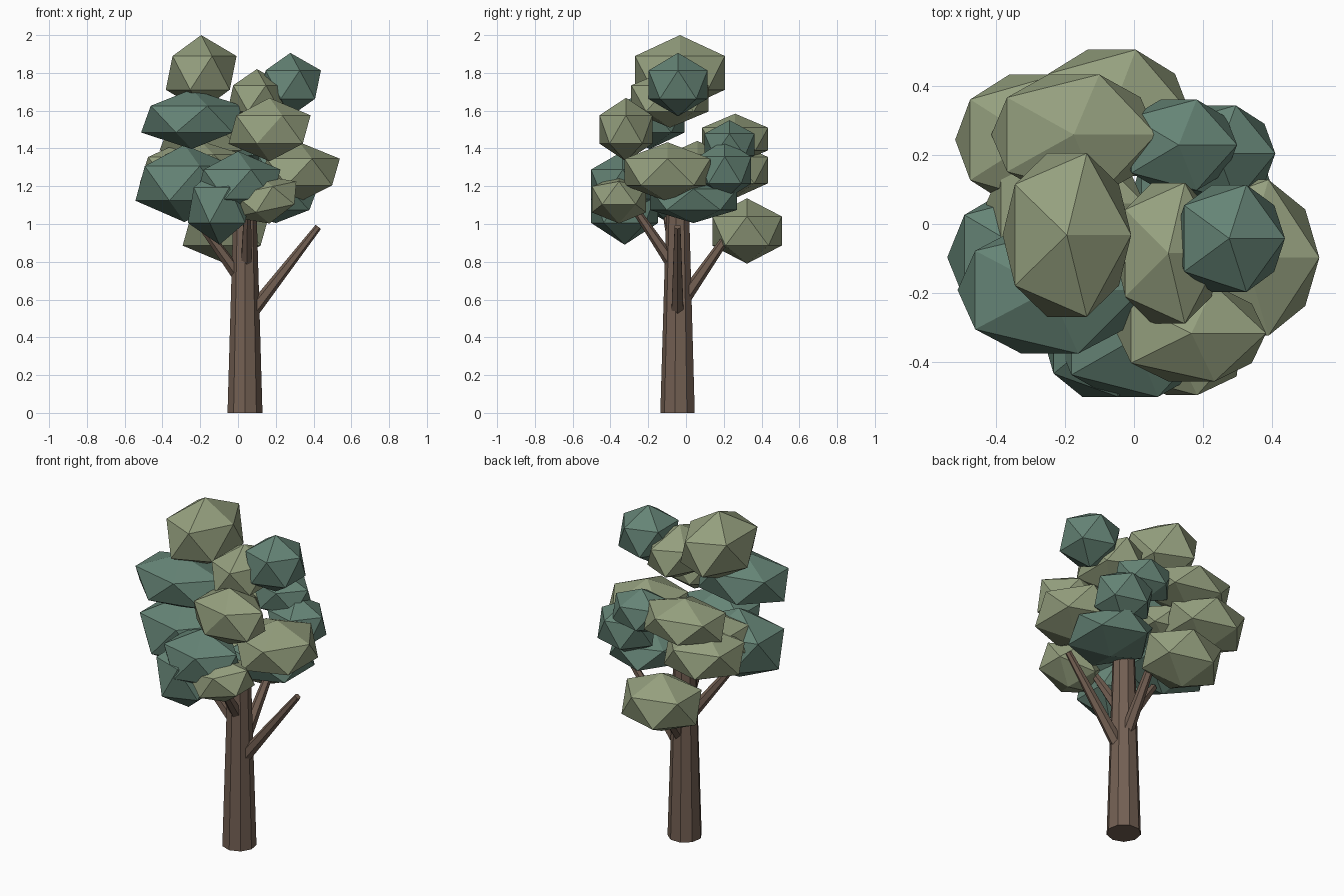
import bpy
from mathutils import Vector, Euler
from math import radians


def material(name, rgb):
    m = bpy.data.materials.new(name)
    m.diffuse_color = (*rgb, 1)
    return m


bark = material("bark", (0.17, 0.115, 0.085))
light = material("light_leaf", (0.30, 0.35, 0.21))
dark = material("dark_leaf", (0.13, 0.23, 0.18))


def limb(name, a, b, r1, r2, sides):
    """Tapered faceted cylinder from a to b."""
    a, b = Vector(a), Vector(b)
    d = b - a
    bpy.ops.mesh.primitive_cone_add(vertices=sides, radius1=r1, radius2=r2,
                                    depth=d.length, location=(a + b) / 2,
                                    rotation=d.to_track_quat('Z', 'Y').to_euler())
    ob = bpy.context.object
    ob.name = name
    ob.data.materials.append(bark)


def clump(name, centre, half, mat, tilt=0):
    """Stretched icosahedron filling the given half sizes."""
    bpy.ops.mesh.primitive_ico_sphere_add(subdivisions=1, radius=1, location=centre)
    ob = bpy.context.object
    ob.name = name
    ob.scale = (half[0] / 0.894, half[1] / 0.851, half[2])
    ob.rotation_euler = Euler((0, radians(tilt), 0))
    ob.data.materials.append(mat)


# Trunk and branches
limb("trunk", (0.037, -0.042, 0), (0.037, -0.042, 1.15), 0.094, 0.06, 9)
limb("branch_right", (0.07, -0.045, 0.53), (0.425, -0.045, 0.985), 0.037, 0.018, 6)
limb("branch_front", (0.045, -0.06, 0.77), (0.05, -0.27, 1.08), 0.035, 0.02, 6)
limb("branch_back", (0.045, 0.0, 0.62), (0.06, 0.25, 0.98), 0.036, 0.02, 6)
limb("branch_left", (0.0, -0.04, 0.73), (-0.22, -0.1, 1.03), 0.035, 0.02, 6)

# Leaf clumps: centre, half sizes, colour, tilt
clumps = [
    ((-0.195, -0.032, 1.80), (0.187, 0.238, 0.20), light, 0),
    ((0.277, -0.042, 1.738), (0.162, 0.156, 0.168), dark, 0),
    ((0.10, -0.085, 1.665), (0.155, 0.205, 0.155), light, 0),
    ((-0.245, -0.192, 1.555), (0.268, 0.185, 0.158), dark, 0),
    ((0.167, -0.318, 1.50), (0.217, 0.14, 0.168), light, 0),
    ((-0.283, -0.097, 1.215), (0.26, 0.20, 0.205), dark, 0),
    ((0.0, -0.335, 1.21), (0.225, 0.168, 0.175), dark, 0),
    ((-0.098, -0.325, 1.10), (0.168, 0.178, 0.21), dark, 0),
    ((0.14, -0.355, 1.13), (0.185, 0.143, 0.13), light, -12),
    ((0.325, -0.098, 1.275), (0.214, 0.227, 0.158), light, 0),
    ((0.20, 0.04, 1.13), (0.22, 0.23, 0.125), dark, 0),
    ((0.13, 0.23, 1.42), (0.17, 0.132, 0.13), dark, 0),
    ((0.245, 0.205, 1.285), (0.166, 0.14, 0.16), dark, 0),
    ((-0.175, 0.26, 1.45), (0.24, 0.175, 0.134), light, 0),
    ((-0.292, 0.245, 1.285), (0.228, 0.19, 0.155), light, 0),
    ((-0.065, 0.323, 0.963), (0.228, 0.184, 0.173), light, 0),
    ((-0.20, 0.06, 1.31), (0.23, 0.16, 0.13), light, 0),
]
for i, (c, h, m, t) in enumerate(clumps):
    clump(f"leaf_clump_{i + 1}", c, h, m, t)
